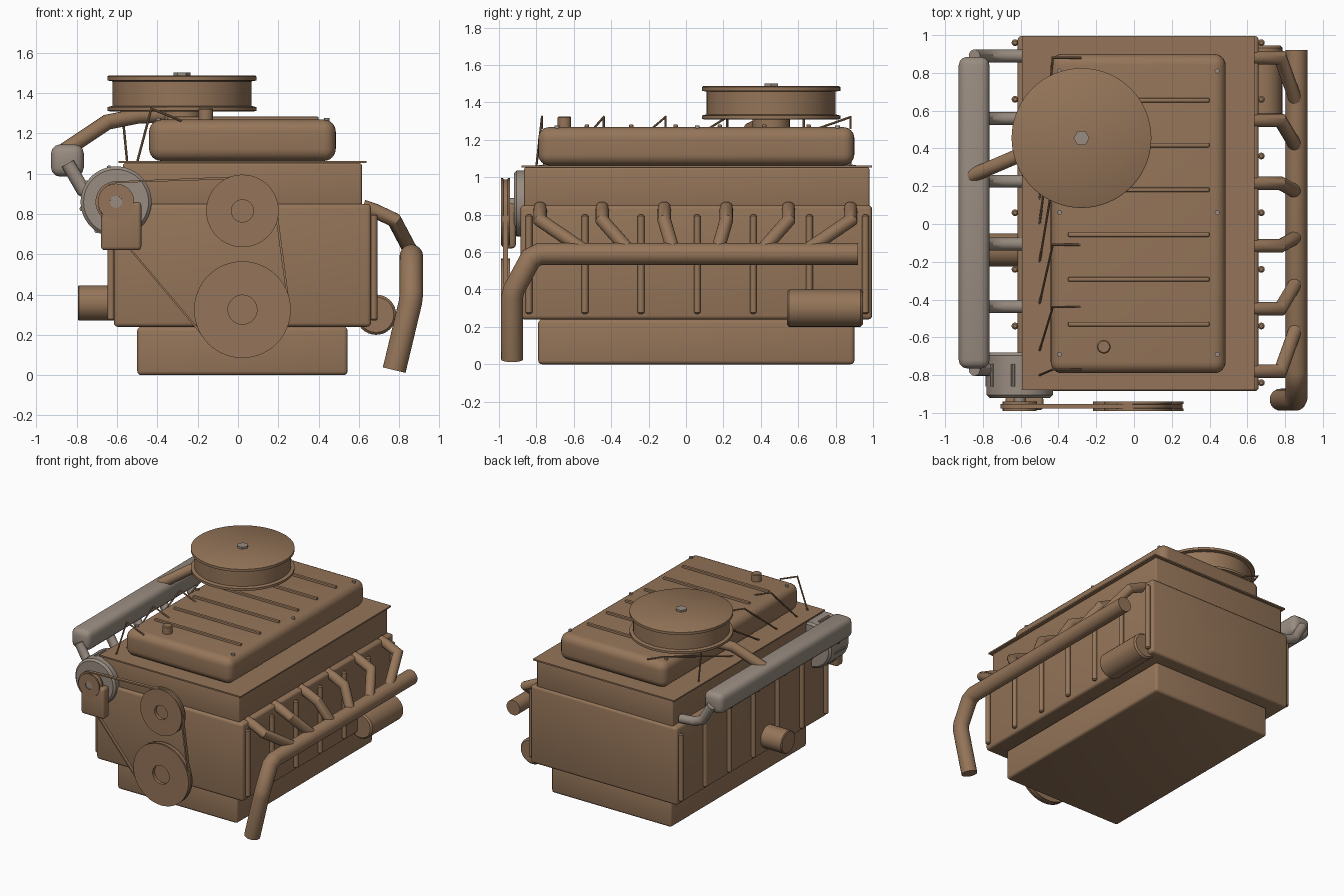
import bpy, bmesh, math
from mathutils import Vector, Matrix

if "Cube" in bpy.data.objects:
    bpy.data.objects.remove(bpy.data.objects["Cube"])

CX = 0.022  # centre line of the block


def material(name, rgb):
    m = bpy.data.materials.new(name)
    m.diffuse_color = (*rgb, 1)
    m.use_nodes = True
    m.node_tree.nodes["Principled BSDF"].inputs["Base Color"].default_value = m.diffuse_color
    return m


BROWN = material("brown metal", (0.30, 0.178, 0.10))
GREY = material("warm grey metal", (0.32, 0.265, 0.22))


def finish(name, bm, mat, smooth=True):
    bmesh.ops.recalc_face_normals(bm, faces=bm.faces)
    me = bpy.data.meshes.new(name)
    bm.to_mesh(me)
    bm.free()
    ob = bpy.data.objects.new(name, me)
    bpy.context.collection.objects.link(ob)
    me.materials.append(mat)
    if smooth:
        bpy.ops.object.select_all(action='DESELECT')
        ob.select_set(True)
        bpy.context.view_layer.objects.active = ob
        bpy.ops.object.shade_smooth_by_angle(angle=math.radians(35))
    return ob


def box(name, x, y, z, mat=BROWN, bevel=0.0, seg=3):
    bm = bmesh.new()
    bmesh.ops.create_cube(bm, size=1)
    for v in bm.verts:
        v.co = Vector((a[0] + (c + 0.5) * (a[1] - a[0]) for a, c in zip((x, y, z), v.co)))
    if bevel:
        bmesh.ops.bevel(bm, geom=bm.edges[:], offset=bevel, segments=seg,
                        profile=0.5, affect='EDGES')
    return finish(name, bm, mat)


def lathe(name, profile, pos, axis='Z', mat=BROWN, n=48):
    """Spin (radius, height) points round an axis through pos."""
    bm = bmesh.new()
    rot = {'Z': Matrix(), 'Y': Matrix.Rotation(math.pi / 2, 4, 'X'),
           'X': Matrix.Rotation(math.pi / 2, 4, 'Y')}[axis]
    rings = []
    for r, h in profile:
        rings.append([bm.verts.new(Vector(pos) + rot @ Vector(
            (r * math.cos(2 * math.pi * i / n), r * math.sin(2 * math.pi * i / n), h)))
            for i in range(n)])
    for a, b in zip(rings, rings[1:]):
        for i in range(n):
            j = (i + 1) % n
            bm.faces.new((a[i], a[j], b[j], b[i]))
    bm.faces.new(rings[0])
    bm.faces.new(rings[-1])
    return finish(name, bm, mat)


def tube(name, pts, r, mat=BROWN, n=20):
    """Sweep a circle along a path with mitred corners."""
    pts = [Vector(p) for p in pts]
    bm = bmesh.new()
    d0 = (pts[1] - pts[0]).normalized()
    u = d0.orthogonal().normalized()
    w = d0.cross(u)
    ring = [pts[0] + r * (math.cos(2 * math.pi * i / n) * u + math.sin(2 * math.pi * i / n) * w)
            for i in range(n)]
    rings = [[bm.verts.new(p) for p in ring]]
    for k in range(1, len(pts)):
        d = (pts[k] - pts[k - 1]).normalized()
        plane = d if k == len(pts) - 1 else (d + (pts[k + 1] - pts[k]).normalized()).normalized()
        ring = [p + d * ((pts[k] - p).dot(plane) / d.dot(plane)) for p in ring]
        rings.append([bm.verts.new(p) for p in ring])
    for a, b in zip(rings, rings[1:]):
        for i in range(n):
            j = (i + 1) % n
            bm.faces.new((a[i], a[j], b[j], b[i]))
    bm.faces.new(rings[0])
    bm.faces.new(rings[-1])
    return finish(name, bm, mat)


def cyl(name, r, h0, h1, pos, axis='Z', mat=BROWN, n=32, bev=0.0):
    prof = [(r, h0), (r, h1)]
    if bev:
        prof = [(r - bev, h0), (r, h0 + bev), (r, h1 - bev), (r - bev, h1)]
    return lathe(name, prof, pos, axis, mat, n)


def wide(half):
    return (CX - half, CX + half)


# Main body
box("oil_pan", wide(0.522), (-0.79, 0.90), (0, 0.24), bevel=0.02)
box("engine_block", wide(0.638), (-0.885, 0.995), (0.24, 0.85), bevel=0.02)
box("cylinder_head", wide(0.592), (-0.865, 0.98), (0.84, 1.052), bevel=0.01)
box("head_plate", wide(0.615), (-0.88, 0.995), (1.052, 1.063))
box("valve_cover", wide(0.463), (-0.79, 0.90), (1.063, 1.268), bevel=0.06, seg=6)

# Upright ribs on both sides of the block
for k in range(7):
    for s in (-1, 1):
        cyl("block_rib", 0.018, 0.27, 0.80, (CX + s * 0.652, -0.84 + 0.30 * k, 0),
            n=16, bev=0.008)

# Valve cover ribs, screws and filler cap
for k in range(6):
    y = 0.655 - 0.237 * k
    box("cover_rib", (-0.35, 0.40), (y - 0.012, y + 0.012), (1.255, 1.283), bevel=0.007, seg=2)
for x in (-0.395, 0.44):
    for y in (-0.69, 0.06, 0.81):
        cyl("cover_screw", 0.013, 1.24, 1.277, (x, y, 0), mat=GREY, n=12)
cyl("filler_cap", 0.036, 1.26, 1.325, (-0.16, -0.65, 0), bev=0.006)

# Round air cleaner with hex nut and inlet duct
lathe("air_cleaner", [(0.355, 1.308), (0.37, 1.312), (0.37, 1.330), (0.345, 1.336),
                      (0.345, 1.458), (0.37, 1.462), (0.37, 1.482), (0.362, 1.487)],
      (-0.278, 0.455, 0), n=64)
cyl("air_cleaner_nut", 0.042, 1.48, 1.502, (-0.278, 0.455, 0), mat=GREY, n=6)
cyl("air_cleaner_neck", 0.10, 1.24, 1.31, (-0.278, 0.455, 0))
tube("inlet_duct", [(-0.86, 0.255, 1.115), (-0.65, 0.345, 1.255), (-0.50, 0.41, 1.285),
                    (-0.27, 0.455, 1.295)], 0.038)

# Intake plenum with its runners
box("intake_plenum", (-0.928, -0.765), (-0.765, 0.885), (0.985, 1.145), GREY, bevel=0.045, seg=3)
for k in range(6):
    y = 0.89 - 0.332 * k
    tube("intake_runner", [(-0.845, y, 1.05), (-0.77, y, 0.92), (-0.70, y, 0.89),
                           (-0.58, y, 0.88)], 0.034, GREY)

# Exhaust runners, collector and downpipe
for k in range(6):
    y = -0.78 + 0.332 * k
    y1 = 0.05 + (y - 0.05) * 0.70
    tube("exhaust_runner", [(0.62, y, 0.835), (0.68, y, 0.815), (0.775, y, 0.77),
                            (0.865, y1, 0.60)], 0.036)
tube("exhaust_pipe", [(0.86, 0.92, 0.59), (0.86, -0.78, 0.59), (0.86, -0.83, 0.565),
                      (0.86, -0.92, 0.40), (0.855, -0.93, 0.36), (0.775, -0.93, 0.025)],
     0.058, n=32)

# Starter motor and oil filter
cyl("starter_motor", 0.10, -0.945, -0.54, (0.685, 0, 0.30), 'Y', bev=0.012)
cyl("oil_filter", 0.088, -0.795, -0.58, (0, -0.137, 0.358), 'X', bev=0.006)

# Alternator and its bracket
AX, AZ = -0.605, 0.86
cyl("alternator", 0.176, 0.68, 0.92, (AX, 0, AZ), 'Y', GREY, 48, 0.015)
cyl("alternator_shaft", 0.03, 0.90, 0.985, (AX, 0, AZ), 'Y', GREY, 20)
for k in range(8):
    a = k * math.pi / 4 + 0.2
    p = Vector((AX + 0.173 * math.cos(a), 0, AZ + 0.173 * math.sin(a)))
    cyl("alternator_bolt", 0.012, 0.74, 0.86, p, 'Y', GREY, 10)
box("belt_tensioner", (-0.68, -0.48), (-0.985, -0.91), (0.62, 0.86), bevel=0.018)


def pulley(name, x, z, r, hole):
    lathe(name, [(hole, 0.965), (hole, 0.99), (r, 0.99), (r, 0.978), (r - 0.022, 0.97),
                 (r - 0.022, 0.96), (r, 0.952), (r, 0.94), (hole, 0.94)],
          (x, 0, z), 'Y', BROWN, 56)


# Pulleys
pulley("alternator_pulley", AX, AZ, 0.09, 0.03)
pulley("water_pump_pulley", CX, 0.815, 0.18, 0.055)
pulley("crank_pulley", CX, 0.325, 0.24, 0.072)

# Drive belt: a band wrapped round the three pulleys
pts = sorted((x + r * math.cos(i * math.pi / 32), z + r * math.sin(i * math.pi / 32))
             for x, z, r in ((AX, AZ, 0.102), (CX, 0.815, 0.172), (CX, 0.325, 0.236))
             for i in range(64))


def half_hull(seq):
    out = []
    for p in seq:
        while len(out) > 1 and ((out[-1][0] - out[-2][0]) * (p[1] - out[-2][1])
                                - (out[-1][1] - out[-2][1]) * (p[0] - out[-2][0])) <= 0:
            out.pop()
        out.append(p)
    return out[:-1]


hull = half_hull(pts) + half_hull(pts[::-1])
bm = bmesh.new()
loops = []
cx, cz = -0.12, 0.62
for x, z in hull:
    d = Vector((cx - x, cz - z)).normalized() * 0.014
    loops.append([bm.verts.new(c) for c in (
        (x, -0.978, z), (x, -0.952, z), (x + d.x, -0.952, z + d.y), (x + d.x, -0.978, z + d.y))])
for a, b in zip(loops, loops[1:] + loops[:1]):
    for i in range(4):
        j = (i + 1) % 4
        bm.faces.new((a[i], a[j], b[j], b[i]))
finish("drive_belt", bm, BROWN)

# Ignition leads running over the cover edge
for k, end in enumerate((-0.80, -0.67, -0.42, -0.20, 0.0, 0.13)):
    y = -0.77 + 0.33 * k
    tube("ignition_lead", [(-0.28, y, 1.262), (-0.43, y, 1.322), (-0.50, end, 1.058)],
         0.006, n=8)
tube("air_cleaner_stay", [(-0.575, 0.63, 1.315), (-0.55, 0.63, 1.058)], 0.006, n=8)
